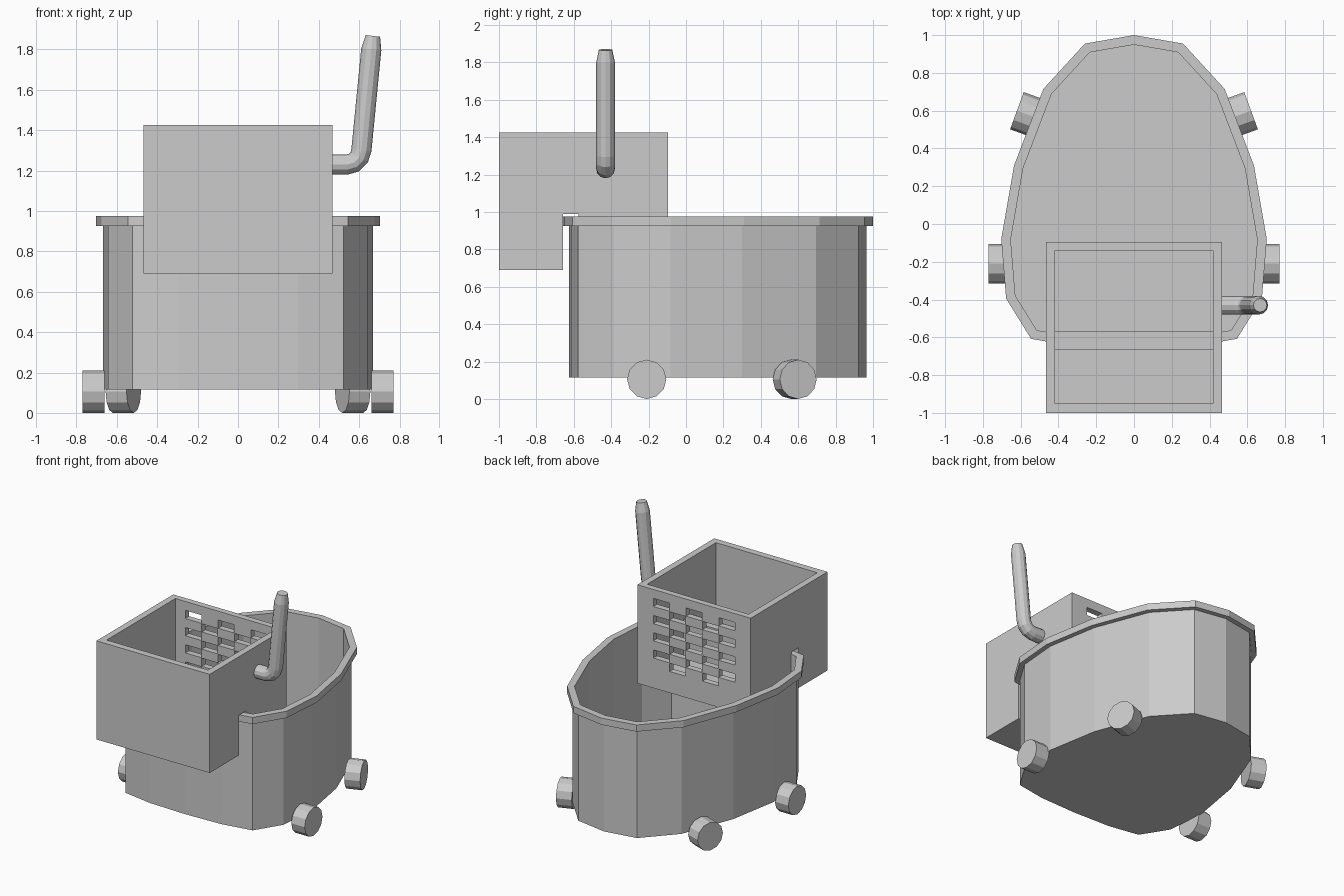
import bpy, bmesh
from math import sin, cos, pi, radians
from mathutils import Vector, Matrix

if "Cube" in bpy.data.objects:
    bpy.data.objects.remove(bpy.data.objects["Cube"])


def make_object(name, bm):
    bmesh.ops.recalc_face_normals(bm, faces=bm.faces)
    mesh = bpy.data.meshes.new(name)
    bm.to_mesh(mesh)
    bm.free()
    ob = bpy.data.objects.new(name, mesh)
    bpy.context.collection.objects.link(ob)
    return ob


def loft(name, rings):
    """Skin a list of closed rings and cap both ends."""
    bm = bmesh.new()
    vs = [[bm.verts.new(p) for p in r] for r in rings]
    n = len(vs[0])
    for a, b in zip(vs, vs[1:]):
        for i in range(n):
            j = (i + 1) % n
            bm.faces.new((a[i], a[j], b[j], b[i]))
    bm.faces.new(vs[0])
    bm.faces.new(vs[-1])
    return make_object(name, bm)


def inset(pts, d):
    """Offset a counter-clockwise outline inwards."""
    out = []
    for i, p in enumerate(pts):
        e1 = (p - pts[i - 1]).normalized()
        e2 = (pts[(i + 1) % len(pts)] - p).normalized()
        n1, n2 = Vector((-e1.y, e1.x)), Vector((-e2.y, e2.x))
        out.append(p + (n1 + n2) * d / (1 + n1.dot(n2)))
    return out


def extrude_x(name, yz, half):
    return loft(name, [[(x, y, z) for y, z in yz] for x in (-half, half)])


def cut(ob, cutter):
    m = ob.modifiers.new("cut", 'BOOLEAN')
    m.operation = 'DIFFERENCE'
    m.solver = 'EXACT'
    m.object = cutter
    cutter.hide_render = True
    cutter.hide_set(True)


# Bucket: one egg-shaped outline lofted through wall, rim and inside
half = [(0.3, -0.65), (0.545, -0.608), (0.677, -0.395), (0.703, -0.08),
        (0.635, 0.31), (0.48, 0.715), (0.26, 0.955)]
outline = [Vector(p) for p in [(0, -0.66)] + half + [(0, 1)]]
outline += [Vector((-x, y)) for x, y in reversed(half)]
section = [(0.035, 0.115), (0.035, 0.925), (0, 0.925), (0, 0.975),
           (0.05, 0.975), (0.05, 0.13)]
loft("bucket", [[(p.x, p.y, z) for p in inset(outline, d)] for d, z in section])

# Wringer basket: hollow box with a saddle that hangs over the bucket wall
wringer = extrude_x("wringer_basket", [
    (-1, 1.425), (-1, 0.69), (-0.658, 0.69), (-0.658, 0.99), (-0.575, 0.99),
    (-0.575, 0.69), (-0.095, 0.69), (-0.095, 1.425)], 0.467)
cavity = extrude_x("cavity_cutter", [
    (-0.95, 1.5), (-0.95, 0.73), (-0.665, 0.73), (-0.665, 1.0), (-0.568, 1.0),
    (-0.568, 0.73), (-0.14, 0.73), (-0.14, 1.5)], 0.418)
cut(wringer, cavity)

# Staggered drain slots in the back panel
bm = bmesh.new()
for col in range(5):
    for row in range(4):
        x = (col - 2) * 0.135
        z = 1.328 - row * 0.128 - (col % 2) * 0.064
        bmesh.ops.create_cube(bm, size=1, matrix=Matrix.Translation((x, -0.117, z))
                              @ Matrix.Diagonal((0.132, 0.1, 0.061, 1)))
cut(wringer, make_object("slot_cutter", bm))

# Lever handle: bent tube with a tapered tip
path = [(0.45, 1.23, 0.05), (0.54, 1.23, 0.05), (0.575, 1.24, 0.05),
        (0.6, 1.265, 0.05), (0.611, 1.30, 0.05), (0.66, 1.80, 0.05),
        (0.668, 1.867, 0.036)]
rings = []
for i, (x, z, r) in enumerate(path):
    a, b = path[max(i - 1, 0)], path[min(i + 1, len(path) - 1)]
    t = Vector((b[0] - a[0], 0, b[1] - a[1])).normalized()
    if i == 5:
        t = Vector((0.098, 0, 0.995))
    side = Vector((-t.z, 0, t.x))
    rings.append([Vector((x, -0.43, z)) + side * r * cos(k * pi / 6)
                  + Vector((0, r * sin(k * pi / 6), 0)) for k in range(12)])
loft("lever_handle", rings)

# Wheels: straight front pair, rear pair turned outwards
for name, x, y, turn in (("front", 0.715, -0.21, 0), ("rear", 0.568, 0.581, 20)):
    for label, s in (("right", 1), ("left", -1)):
        bm = bmesh.new()
        rot = Matrix.Rotation(radians(s * turn), 4, 'Z') @ Matrix.Rotation(pi / 2, 4, 'Y')
        bmesh.ops.create_cone(bm, cap_ends=True, segments=12, radius1=0.105,
                              radius2=0.105, depth=0.11,
                              matrix=Matrix.Translation((s * x, y, 0.105)) @ rot)
        make_object(f"{name}_{label}_wheel", bm)
